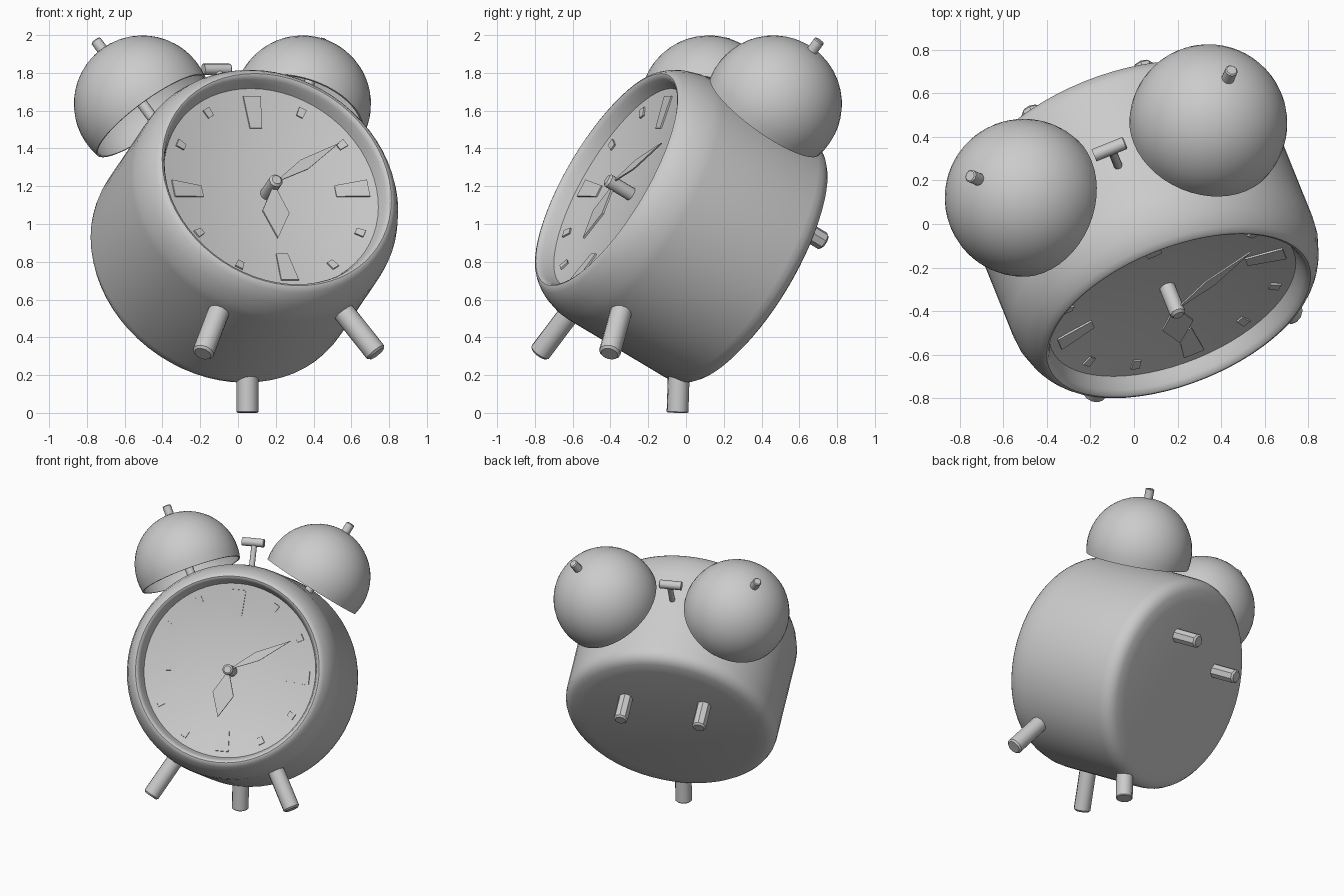
import bpy, bmesh
from math import sin, cos, pi, radians, sqrt
from mathutils import Matrix, Vector

cube = bpy.data.objects.get("Cube")
if cube:
    bpy.data.objects.remove(cube, do_unlink=True)

# Clock frame: x = dial right, y = depth behind the rim, z = towards twelve
CLOCK = (Matrix.Translation((0.205, -0.42, 1.235))
         @ Matrix.Rotation(radians(22), 4, 'Z')
         @ Matrix.Rotation(radians(-29), 4, 'X'))
BODY_R = 0.74


def finish(name, bm, matrix, angle=40):
    bmesh.ops.recalc_face_normals(bm, faces=bm.faces)
    mesh = bpy.data.meshes.new(name)
    bm.to_mesh(mesh)
    bm.free()
    obj = bpy.data.objects.new(name, mesh)
    bpy.context.collection.objects.link(obj)
    obj.matrix_world = CLOCK @ matrix
    bpy.ops.object.select_all(action='DESELECT')
    obj.select_set(True)
    bpy.context.view_layer.objects.active = obj
    bpy.ops.object.shade_smooth_by_angle(angle=radians(angle))
    return obj


def lathe(name, profile, origin, direction, sides=48):
    """Turn (radius, height) points around an axis."""
    bm = bmesh.new()
    verts = [bm.verts.new((r, 0, h)) for r, h in profile]
    edges = [bm.edges.new(pair) for pair in zip(verts, verts[1:])]
    bmesh.ops.spin(bm, geom=verts + edges, cent=(0, 0, 0), axis=(0, 0, 1),
                   angle=2 * pi, steps=sides, use_duplicate=False)
    bmesh.ops.remove_doubles(bm, verts=bm.verts, dist=0.0002)
    turn = Vector(direction).to_track_quat('Z', 'Y').to_matrix().to_4x4()
    return finish(name, bm, Matrix.Translation(origin) @ turn)


def rod(name, start, end, radius, sides=12, chamfer=0.012):
    start, end = Vector(start), Vector(end)
    length = (end - start).length
    profile = [(0, 0), (radius, 0), (radius, length - chamfer),
               (radius - chamfer, length), (0, length)]
    return lathe(name, profile, start, end - start, sides)


def plate(name, outline, clock_angle, radius, depth, tilt=0, thick=0.012):
    """Thin flat piece on the dial; outline is (across, outward)."""
    bm = bmesh.new()
    face = bm.faces.new([bm.verts.new((x, -thick / 2, z)) for x, z in outline])
    new = bmesh.ops.extrude_face_region(bm, geom=[face])["geom"]
    bmesh.ops.translate(bm, vec=(0, thick, 0),
                        verts=[v for v in new if isinstance(v, bmesh.types.BMVert)])
    matrix = (Matrix.Rotation(clock_angle, 4, 'Y')
              @ Matrix.Translation((0, depth, radius))
              @ Matrix.Rotation(tilt, 4, 'X'))
    return finish(name, bm, matrix, 20)


def dial_depth(r):
    return 0.16 - 0.2 * r * r


# Case: flat back, rounded edges, rolled lip and shallow bowl dial
case = [(0, 0.96), (0.60, 0.96), (0.67, 0.95), (0.70, 0.937), (0.722, 0.915),
        (0.736, 0.885), (BODY_R, 0.85), (BODY_R, 0.22), (0.736, 0.17),
        (0.712, 0.09), (0.692, 0.05), (0.672, 0.022), (0.655, 0.004), (0.642, 0),
        (0.63, 0.006), (0.62, 0.025), (0.61, 0.055)]
case += [(r / 10, dial_depth(r / 10)) for r in range(6, -1, -1)]
lathe("clock_case", case, (0, 0, 0), (0, 1, 0), 64)

# Hour markers
for hour in range(12):
    if hour % 3 == 0:
        shape, r = [(-0.033, -0.09), (0.033, -0.09), (0.05, 0.09), (-0.05, 0.09)], 0.469
    else:
        shape, r = [(-0.018, -0.025), (0.018, -0.025), (0.022, 0.025), (-0.022, 0.025)], 0.53
    plate(f"hour_marker_{hour or 12}", shape, hour * pi / 6, r,
          dial_depth(r) - 0.004, tilt=0.4 * r)

# Hands and their spindle
plate("hour_hand", [(0, 0), (0.075, 0.17), (0, 0.33), (-0.075, 0.17)],
      radians(187), 0, 0.05)
plate("minute_hand", [(0, 0), (0.032, 0.22), (0, 0.48), (-0.032, 0.22)],
      radians(60), 0, 0.035, thick=0.008)
rod("hand_spindle", (0, 0.2, 0), (0, 0.0, 0), 0.037)

# Paired parts: bells, front legs and winding keys
BELL_R, WALL, DROP = 0.363, 0.01, 0.08
BELL_DEPTH = 0.477
dome = []
for radius, order in ((BELL_R, range(15)), (BELL_R - WALL, range(14, -1, -1))):
    low = -DROP / radius
    for i in order:
        a = low + (pi / 2 - low) * (14 - i) / 14
        dome.append((max(radius * cos(a), 0), radius * sin(a)))

for side, s in (("left", 1), ("right", -1)):
    axis = Vector((s * 0.445, 0, 0.895))
    centre = Vector((s * 0.457, BELL_DEPTH, 0.722))
    lathe(f"{side}_bell", dome, centre, axis)
    rod(f"{side}_bell_post", centre - axis * 0.2, centre + axis * 0.43, 0.03, 10, 0.006)

    out = Vector((s * 0.485, 0, -0.875))
    inset = Vector((0, 0.285, 0))
    rod(f"{side}_front_leg", inset + out * 0.66, inset + out * 1.025, 0.058)

    rod(f"{side}_winding_key", (s * 0.275, 0.93, 0.26), (s * 0.275, 1.15, 0.26), 0.05, 8)

# Rear leg stands straight up from the ground
to_clock = CLOCK.inverted()
rod("rear_leg", to_clock @ Vector((0.05, -0.035, 0.3)),
    to_clock @ Vector((0.05, -0.045, 0)), 0.058, 12, 0.006)

# Hammer between the bells
rod("hammer_stem", (0, 0.44, 0.68), (0, 0.44, 0.91), 0.02, 10, 0.004)
rod("hammer_head", (-0.085, 0.44, 0.912), (0.07, 0.44, 0.912), 0.03, 10, 0.005)
